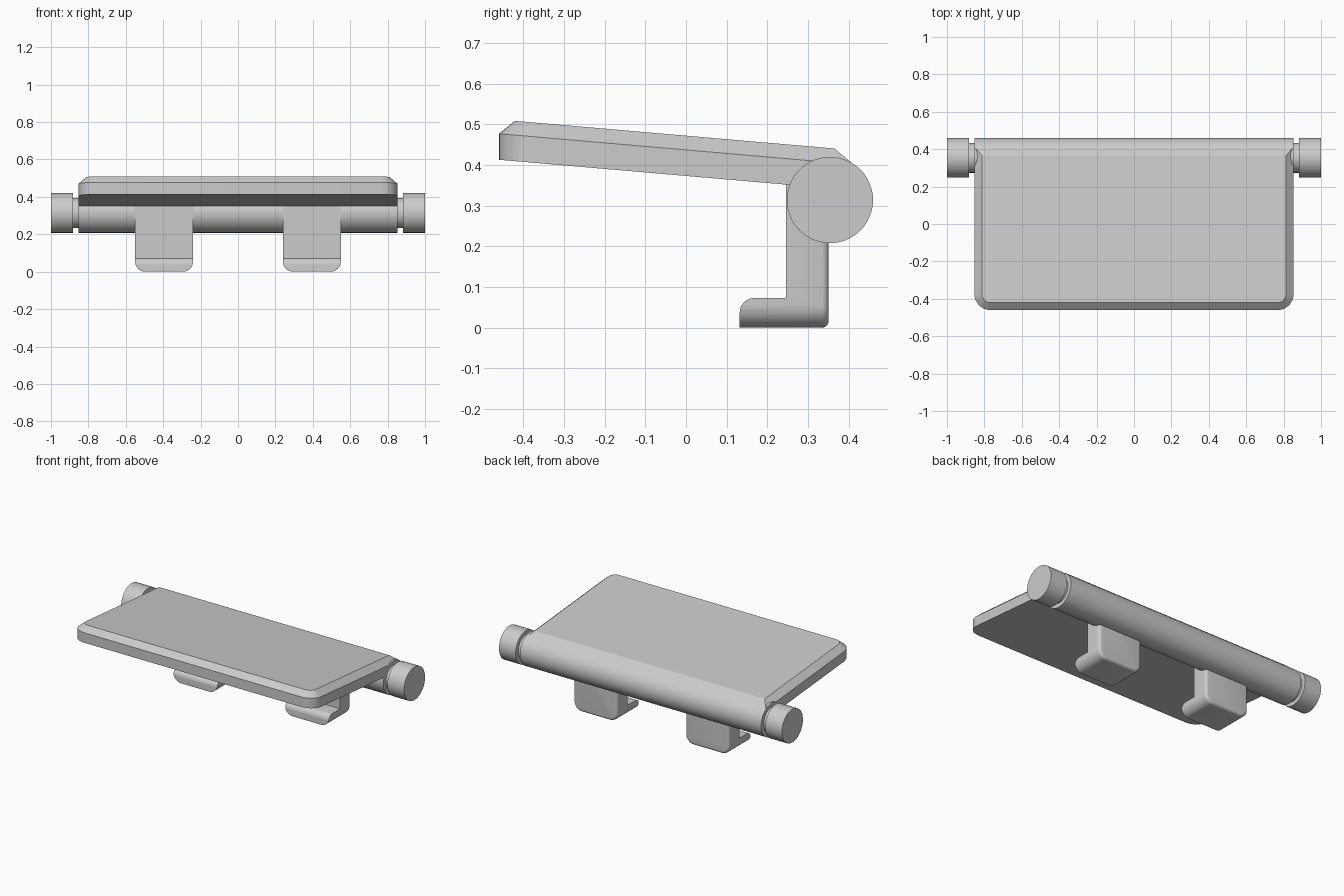
import bpy, bmesh, math
from mathutils import Matrix

if "Cube" in bpy.data.objects:
    bpy.data.objects.remove(bpy.data.objects["Cube"])

grey = bpy.data.materials.new("light grey")
grey.diffuse_color = (0.6, 0.6, 0.6, 1)
grey.use_nodes = True
grey.node_tree.nodes["Principled BSDF"].inputs["Base Color"].default_value = grey.diffuse_color


def finish(name, bm, angle=30):
    bmesh.ops.recalc_face_normals(bm, faces=bm.faces)
    mesh = bpy.data.meshes.new(name)
    bm.to_mesh(mesh)
    bm.free()
    mesh.materials.append(grey)
    ob = bpy.data.objects.new(name, mesh)
    bpy.context.collection.objects.link(ob)
    smooth(ob, angle)
    return ob


def smooth(ob, angle=30):
    bpy.ops.object.select_all(action='DESELECT')
    ob.select_set(True)
    bpy.context.view_layer.objects.active = ob
    bpy.ops.object.shade_smooth_by_angle(angle=math.radians(angle))


def arc(cx, cy, r, a0, a1, n=8):
    return [(cx + r * math.cos(math.radians(a0 + (a1 - a0) * i / n)),
             cy + r * math.sin(math.radians(a0 + (a1 - a0) * i / n))) for i in range(n + 1)]


def loft(bm, rings):
    """Skin matching rings and close both ends."""
    rows = [[bm.verts.new(p) for p in ring] for ring in rings]
    n = len(rows[0])
    for a, b in zip(rows, rows[1:]):
        for i in range(n):
            bm.faces.new((a[i], a[(i + 1) % n], b[(i + 1) % n], b[i]))
    bm.faces.new(rows[0])
    bm.faces.new(rows[-1])


# Hinge barrel with narrow necks and end knobs
def rod(name, x0, x1, r):
    bm = bmesh.new()
    bmesh.ops.create_cone(bm, cap_ends=True, segments=64, radius1=r, radius2=r, depth=x1 - x0,
                          matrix=Matrix.Translation(((x0 + x1) / 2, 0.354, 0.314))
                          @ Matrix.Rotation(math.pi / 2, 4, 'Y'))
    finish(name, bm)


rod("barrel", -0.853, 0.853, 0.106)
for side, s in (("left", -1), ("right", 1)):
    for part, a, b, r in (("neck", 0.84, 0.89, 0.08), ("knob", 0.882, 1.0, 0.106)):
        rod(f"{side}_{part}", min(s * a, s * b), max(s * a, s * b), r)


# Sloping plate with rounded front corners and a chamfered top rim
def outline(half, front, back, r):
    return (arc(-half + r, front + r, r, 180, 270) + arc(half - r, front + r, r, 270, 360)
            + [(half, back), (-half, back)])


def tilt(points, z0):
    return [(x, y, z0 - 0.0865 * (y + 0.46)) for x, y in points]


wide = outline(0.853, -0.46, 0.412, 0.085)
bm = bmesh.new()
loft(bm, [tilt(wide, 0.413), tilt(wide, 0.477), tilt(outline(0.813, -0.421, 0.365, 0.046), 0.512)])
finish("plate", bm, 25)

# Hooks: side profile trimmed by a rounded front profile
side_profile = [(0.352, 0.0), (0.352, 0.355), (0.246, 0.355), (0.246, 0.073)]
side_profile += arc(0.168, 0.037, 0.036, 90, 180) + [(0.132, 0.0)]

for name, cx in (("left_hook", -0.395), ("right_hook", 0.395)):
    x0, x1 = cx - 0.155, cx + 0.155
    bm = bmesh.new()
    loft(bm, [[(x, y, z) for y, z in side_profile] for x in (x0 - 0.05, x1 + 0.05)])
    hook = finish(name, bm)

    # Trimming block, its back rim softened in steps
    def section(y, inset):
        r = 0.055 - inset
        pts = (arc(x0 + 0.055, 0.055, r, 180, 270) + arc(x1 - 0.055, 0.055, r, 270, 360)
               + [(x1 - inset, 0.5), (x0 + inset, 0.5)])
        return [(x, y, z) for x, z in pts]

    bm = bmesh.new()
    rim = [section(0.334 + 0.017 * math.sin(t), 0.017 * (1 - math.cos(t)))
           for t in (math.pi / 2 * i / 5 for i in range(6))]
    loft(bm, [section(0.05, 0)] + rim)
    block = finish(name + "_trim", bm)
    block.hide_render = True
    block.hide_viewport = False

    mod = hook.modifiers.new("trim", 'BOOLEAN')
    mod.operation = 'INTERSECT'
    mod.solver = 'EXACT'
    mod.object = block
    bpy.ops.object.select_all(action='DESELECT')
    hook.select_set(True)
    bpy.context.view_layer.objects.active = hook
    bpy.ops.object.modifier_apply(modifier="trim")
    bpy.data.objects.remove(block)
    smooth(hook)
